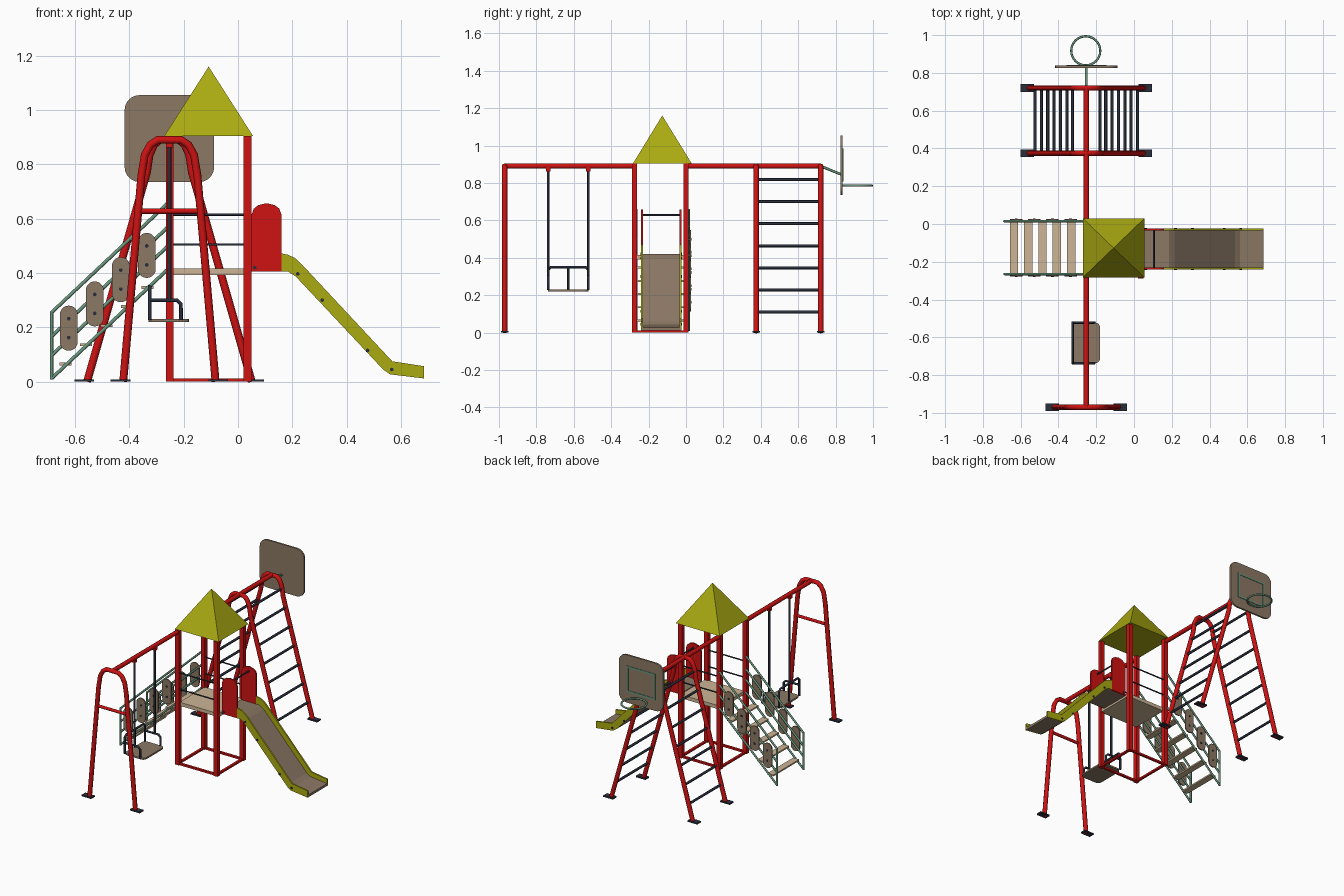
import bpy, bmesh, math
from mathutils import Vector

if "Cube" in bpy.data.objects:
    bpy.data.objects.remove(bpy.data.objects["Cube"], do_unlink=True)


def material(name, r, g, b):
    m = bpy.data.materials.new(name)
    m.use_nodes = True
    m.diffuse_color = (r, g, b, 1)
    m.node_tree.nodes["Principled BSDF"].inputs["Base Color"].default_value = (r, g, b, 1)
    return m


RED = material("red paint", .62, .006, .006)
LIME = material("lime plastic", .40, .40, .006)
BROWN = material("grey brown plastic", .26, .19, .13)
TAN = material("light wood", .61, .46, .30)
GREEN = material("sage green metal", .14, .30, .20)
DARK = material("dark metal", .022, .028, .045)


def add(name, mesh, mat):
    mesh.materials.clear()
    mesh.materials.append(mat)
    ob = bpy.data.objects.new(name, mesh)
    bpy.context.collection.objects.link(ob)
    return ob


def tube(name, pts, r, mat, closed=False):
    """Round bar swept along a path."""
    cu = bpy.data.curves.new(name, "CURVE")
    cu.dimensions = "3D"
    cu.bevel_depth, cu.bevel_resolution, cu.use_fill_caps = r, 2, True
    sp = cu.splines.new("POLY")
    sp.points.add(len(pts) - 1)
    for p, co in zip(sp.points, pts):
        p.co = (*co, 1)
    sp.use_cyclic_u = closed
    tmp = bpy.data.objects.new(name, cu)
    mesh = bpy.data.meshes.new_from_object(tmp)
    bpy.data.objects.remove(tmp)
    ob = add(name, mesh, mat)
    bpy.ops.object.select_all(action="DESELECT")
    ob.select_set(True)
    bpy.context.view_layer.objects.active = ob
    bpy.ops.object.shade_smooth_by_angle(angle=math.radians(50))
    return ob


def prism(name, pts, lo, hi, mat, axis="y"):
    """Flat profile extruded along y (profile in xz) or z (profile in xy)."""
    bm = bmesh.new()
    place = (lambda a, b, c: (a, c, b)) if axis == "y" else (lambda a, b, c: (a, b, c))
    face = bm.faces.new([bm.verts.new(place(a, b, lo)) for a, b in pts])
    ext = bmesh.ops.extrude_face_region(bm, geom=[face])
    verts = [g for g in ext["geom"] if isinstance(g, bmesh.types.BMVert)]
    shift = Vector(place(0, 0, hi - lo))
    bmesh.ops.translate(bm, verts=verts, vec=shift)
    bmesh.ops.recalc_face_normals(bm, faces=bm.faces)
    mesh = bpy.data.meshes.new(name)
    bm.to_mesh(mesh)
    bm.free()
    return add(name, mesh, mat)


def box(name, x0, x1, y0, y1, z0, z1, mat):
    return prism(name, [(x0, y0), (x1, y0), (x1, y1), (x0, y1)], z0, z1, mat, "z")


def rounded(cx, cz, w, h, r, steps=5):
    """Rounded rectangle outline."""
    pts = []
    for k, (sx, sz) in enumerate([(1, 1), (-1, 1), (-1, -1), (1, -1)]):
        for i in range(steps + 1):
            a = math.pi / 2 * (k + i / steps)
            pts.append((cx + sx * (w / 2 - r) + r * math.cos(a),
                        cz + sz * (h / 2 - r) + r * math.sin(a)))
    return pts


CX = -.2525             # line of the top beam
XL, XR = -.2515, .035   # tower posts
YF, YB = -.275, 0
TOP = .89

# Tower: posts, base frame, platform, rails and roof
for x in (XL, XR):
    for y in (YF, YB):
        box("tower_post", x - .014, x + .014, y - .014, y + .014, 0, .905, RED)
    box("base_bar", x - .008, x + .008, YF, YB, 0, .012, RED)
for y in (YF, YB):
    box("base_bar", XL, XR, y - .008, y + .008, 0, .012, RED)
    for z in (.505, .615):
        tube("tower_rail", [(XL, y, z), (XR, y, z)], .0045, DARK)
box("platform", -.245, .045, -.27, -.005, .392, .416, TAN)

bm = bmesh.new()
base = [bm.verts.new(p) for p in [(-.271, -.283, .905), (.055, -.283, .905),
                                  (.055, .03, .905), (-.271, .03, .905)]]
apex = bm.verts.new((-.108, -.127, 1.16))
bm.faces.new(base[::-1])
for i in range(4):
    bm.faces.new((base[i], base[(i + 1) % 4], apex))
roof = bpy.data.meshes.new("roof")
bm.to_mesh(roof)
bm.free()
add("roof", roof, LIME)

# Top beams
tube("swing_beam", [(CX, -.97, TOP), (CX, YF, TOP)], .014, RED)
tube("ladder_beam", [(CX, YB, TOP), (CX, .72, TOP)], .014, RED)


def arch_frame(name, y, foot, shoulder, z_shoulder):
    """Splayed legs joined by a rounded top, with foot plates."""
    half = [(foot, 0), (shoulder, z_shoulder), (shoulder * .88, .835),
            (shoulder * .68, .872), (shoulder * .42, TOP)]
    path = [(CX - a, y, z) for a, z in half] + [(CX + a, y, z) for a, z in half[::-1]]
    tube(name, path, .0145, RED)
    for s in (-1, 1):
        x = CX + s * (foot + .01)
        box("foot_plate", x - .036, x + .036, y - .02, y + .02, 0, .009, DARK)


arch_frame("swing_frame", -.97, .17, .103, .76)
tube("swing_crossbar", [(CX - .113, -.97, .628), (CX + .113, -.97, .628)], .01, RED)
LADDER_Y = (.375, .72)
for y in LADDER_Y:
    arch_frame("ladder_frame", y, .303, .083, .77)

# Climbing rungs on both slopes
for i in range(7):
    z = .11 + i * .118
    off = .303 - min(z, .77) * .22 / .77 - max(0, z - .77) * .2
    for s in (-1, 1):
        tube("ladder_rung", [(CX + s * off, y, z) for y in LADDER_Y], .008, DARK)

# Swing: hangers, rods, seat with back and arms
SY0, SY1 = -.737, -.522
for y in (SY0, SY1):
    box("swing_hanger", CX - .012, CX + .012, y - .012, y + .012, .862, .885, RED)
    tube("swing_rod", [(CX, y, .87), (CX, y, .30)], .007, DARK)
    tube("swing_arm", [(-.325, y, .30), (-.225, y, .30), (-.21, y, .285), (-.21, y, .228)], .007, DARK)
tube("swing_back", [(-.325, SY0, .228), (-.325, SY0, .335), (-.325, SY0 + .015, .35),
                    (-.325, SY1 - .015, .35), (-.325, SY1, .335), (-.325, SY1, .228)], .007, DARK)
mid = (SY0 + SY1) / 2
tube("swing_back_bar", [(-.325, mid, .35), (-.325, mid, .228)], .006, DARK)
prism("swing_seat", rounded(-.255, mid, .15, .215, .025), .22, .231, BROWN, "z")

# Slide: bed, walls, entry panels, bolts and grab bar
S0, S1 = -.235, -.03
under = [(.045, .405), (.185, .405), (.215, .386), (.535, .044), (.56, .027), (.685, .012)]
prism("slide_bed", under + [(x, z + .016) for x, z in under[::-1]], S0, S1, BROWN)
wall = [(.16, .405), (.185, .405), (.21, .39), (.535, .044), (.56, .027), (.685, .012),
        (.685, .057), (.568, .075), (.235, .432), (.21, .455), (.185, .467), (.16, .472)]
panel = [(.05, .405), (.16, .405), (.16, .615), (.152, .637), (.135, .65), (.105, .657),
         (.075, .65), (.058, .637), (.05, .615)]
bolts = [(.062, .42), (.22, .397), (.31, .3), (.477, .115), (.566, .045)]
for y, s in ((S0, -1), (S1, 1)):
    lo, hi = y - .005, y + .005
    prism("slide_wall", wall, lo, hi, LIME)
    prism("entry_panel", panel, lo, hi, RED)
    for x, z in bolts:
        tube("slide_bolt", [(x, y, z), (x, y + s * .009, z)], .007, DARK)
tube("grab_bar", [(.105, S0, .628), (.105, S1, .628)], .005, DARK)

# Stairs: sloped rails, end posts, oval panels and treads
X0, X1, SLOPE = -.686, -.258, .94
for y, s in ((-.265, -1), (.015, 1)):
    for z in (.012, .097, .167, .255):
        tube("stair_rail", [(X0, y, z), (X1, y, z + (X1 - X0) * SLOPE)], .0065, GREEN)
    tube("stair_end_post", [(X0, y, .008), (X0, y, .258)], .0065, GREEN)
    for i in range(4):
        x, z = -.623 + i * .0957, .197 + i * .0893
        lo, hi = sorted((y + s * .004, y + s * .012))
        prism("oval_panel", rounded(x, z, .066, .166, .033), lo, hi, BROWN)
        for dz in (-.035, .035):
            tube("oval_bolt", [(x, y + s * .01, z + dz), (x, y + s * .015, z + dz)], .007, DARK)
for i in range(5):
    x, z = -.635 + i * .0755, .065 + i * .0705
    box("stair_tread", x - .022, x + .022, -.262, .012, z - .005, z + .005, TAN)

# Basketball backboard with arm, target outline and hoop
tube("backboard_arm", [(CX, .72, TOP), (CX, .832, .845)], .007, GREEN)
prism("backboard", rounded(CX, .895, .33, .32, .055), .826, .838, BROWN)
for s in (-1, 1):
    x, z = CX + s * .1, .895 + s * .082
    box("target_side", x - .006, x + .006, .837, .841, .807, .983, GREEN)
    box("target_edge", CX - .1, CX + .1, .837, .841, z - .006, z + .006, GREEN)
ring = [math.tau * i / 24 for i in range(24)]
tube("hoop", [(CX - .003 + .077 * math.cos(a), .917 + .077 * math.sin(a), .786) for a in ring],
     .006, GREEN, closed=True)
